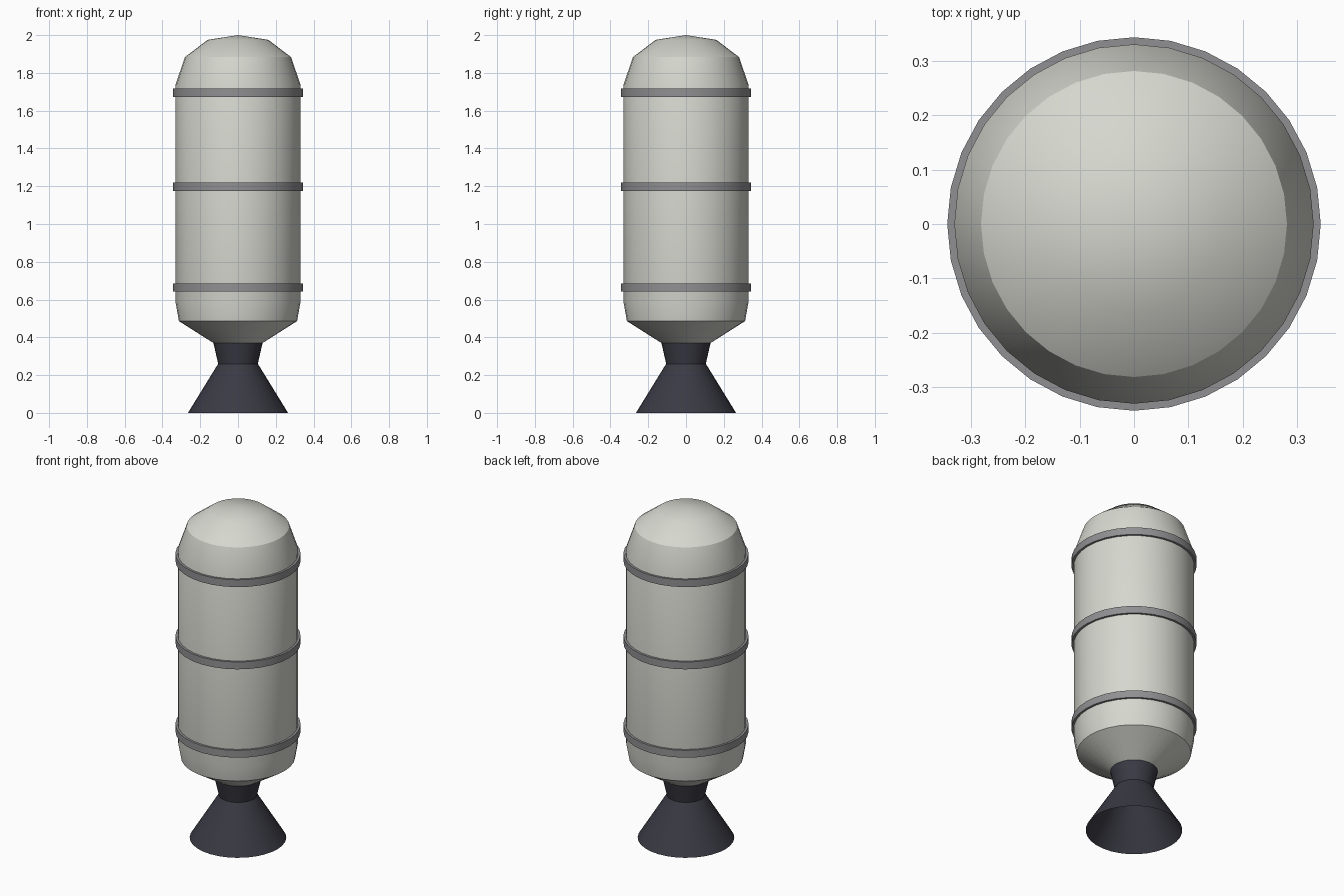
import bpy, bmesh
from math import cos, sin, pi, radians

if "Cube" in bpy.data.objects:
    bpy.data.objects.remove(bpy.data.objects["Cube"])

SIDES = 32


def material(name, rgb):
    m = bpy.data.materials.new(name)
    m.use_nodes = True
    m.diffuse_color = (*rgb, 1)
    bsdf = next(n for n in m.node_tree.nodes if n.type == 'BSDF_PRINCIPLED')
    bsdf.inputs["Base Color"].default_value = (*rgb, 1)
    bsdf.inputs["Roughness"].default_value = 0.6
    return m


def lathe(name, profile, mat, closed=False):
    """Revolve (radius, height) points, listed bottom to top, about z."""
    bm = bmesh.new()
    rings = []
    for r, z in profile:
        if r == 0:
            rings.append([bm.verts.new((0, 0, z))] * SIDES)
        else:
            rings.append([bm.verts.new((r * cos(2 * pi * i / SIDES),
                                        r * sin(2 * pi * i / SIDES), z))
                          for i in range(SIDES)])
    pairs = list(zip(rings, rings[1:]))
    if closed:
        pairs.append((rings[-1], rings[0]))
    for low, high in pairs:
        for i in range(SIDES):
            j = (i + 1) % SIDES
            corners = dict.fromkeys((low[i], low[j], high[j], high[i]))
            bm.faces.new(list(corners))
    mesh = bpy.data.meshes.new(name)
    bm.to_mesh(mesh)
    bm.free()
    mesh.materials.append(mat)
    ob = bpy.data.objects.new(name, mesh)
    bpy.context.collection.objects.link(ob)
    bpy.ops.object.select_all(action='DESELECT')
    ob.select_set(True)
    bpy.context.view_layer.objects.active = ob
    bpy.ops.object.shade_smooth_by_angle(angle=radians(30))
    return ob


shell = material("warm white shell", (0.67, 0.68, 0.62))
steel = material("grey steel", (0.28, 0.28, 0.29))
dark = material("dark nozzle metal", (0.042, 0.042, 0.058))

# Tank with domed top and tapered underside
lathe("tank_body", [(0, 0.37), (0.13, 0.37), (0.313, 0.486), (0.33, 0.582),
                    (0.33, 1.74), (0.281, 1.884), (0.16, 1.975), (0, 2.0)], shell)

# Reinforcing bands
for label, z in (("lower", 0.664), ("middle", 1.198), ("upper", 1.695)):
    lathe(label + "_band", [(0.325, z - 0.022), (0.343, z - 0.022),
                            (0.343, z + 0.022), (0.325, z + 0.022)], steel, closed=True)

# Open engine nozzle: flared bell, throat and collar
lathe("engine_nozzle", [(0.265, 0), (0.105, 0.26), (0.13, 0.37)], dark)
